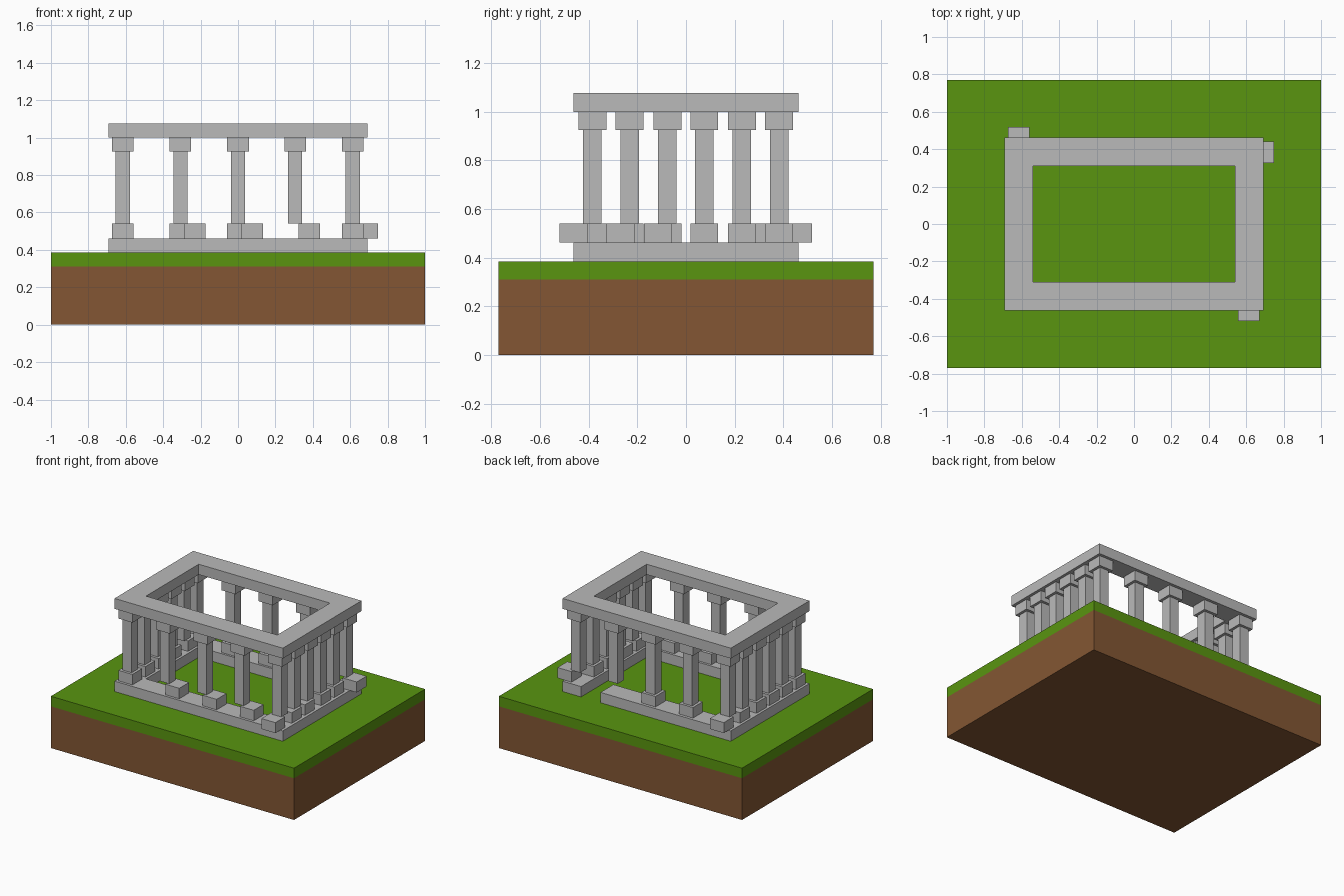
import bpy

if "Cube" in bpy.data.objects:
    bpy.data.objects.remove(bpy.data.objects["Cube"])


def material(name, rgb):
    m = bpy.data.materials.new(name)
    m.diffuse_color = (*rgb, 1)
    m.use_nodes = True
    m.node_tree.nodes["Principled BSDF"].inputs["Base Color"].default_value = m.diffuse_color
    return m


STONE = material("grey stone", (0.49, 0.49, 0.49))
GRASS = material("green grass", (0.10, 0.30, 0.005))
DIRT = material("brown dirt", (0.227, 0.094, 0.033))


def box(name, x0, x1, y0, y1, z0, z1, mat):
    bpy.ops.mesh.primitive_cube_add(size=1)
    o = bpy.context.object
    o.name = name
    o.location = ((x0 + x1) / 2, (y0 + y1) / 2, (z0 + z1) / 2)
    o.scale = (x1 - x0, y1 - y0, z1 - z0)
    o.data.materials.append(mat)


def block(name, x, y, w, z0, z1):
    box(name, x - w / 2, x + w / 2, y - w / 2, y + w / 2, z0, z1, STONE)


# Ground slab
box("dirt_slab", -1, 1, -0.77, 0.77, 0, 0.31, DIRT)
box("grass_layer", -1, 1, -0.77, 0.77, 0.31, 0.385, GRASS)

# Rectangular beam rings; the lower one has a gap in its back beam
for name, z0, z1, back_end in (("foundation", 0.385, 0.462, 0.38),
                               ("top", 1.0, 1.077, 0.54)):
    box(name + "_front_beam", -0.54, 0.54, -0.462, -0.31, z0, z1, STONE)
    box(name + "_back_beam", -0.54, back_end, 0.31, 0.462, z0, z1, STONE)
    box(name + "_left_beam", -0.692, -0.54, -0.462, 0.462, z0, z1, STONE)
    box(name + "_right_beam", 0.54, 0.692, -0.462, 0.462, z0, z1, STONE)

# Columns: 5 along the front and back, 6 along the sides
XS = [-0.616, -0.308, 0, 0.305, 0.614]
YS = [-0.385, -0.232, -0.077, 0.075, 0.23, 0.383]
# Displaced base blocks by (column, row); None means missing
SHIFT = {(1, 0): (0.077, 0), (2, 0): (0.077, 0), (3, 0): (0.077, 0),
         (4, 0): (0, -0.077), (4, 1): (0, -0.038), (4, 2): (0, -0.038),
         (4, 5): (0.077, 0), (0, 5): (0, 0.077), (0, 4): (0, 0.038),
         (3, 5): None}
for i, x in enumerate(XS):
    for j, y in enumerate(YS):
        if 0 < i < 4 and 0 < j < 5:
            continue
        block("column_shaft", x, y, 0.076, 0.54, 0.925)
        block("column_capital", x, y, 0.115, 0.925, 1.0)
        s = SHIFT.get((i, j), (0, 0))
        if s:
            block("column_base", x + s[0], y + s[1], 0.115, 0.462, 0.54)
